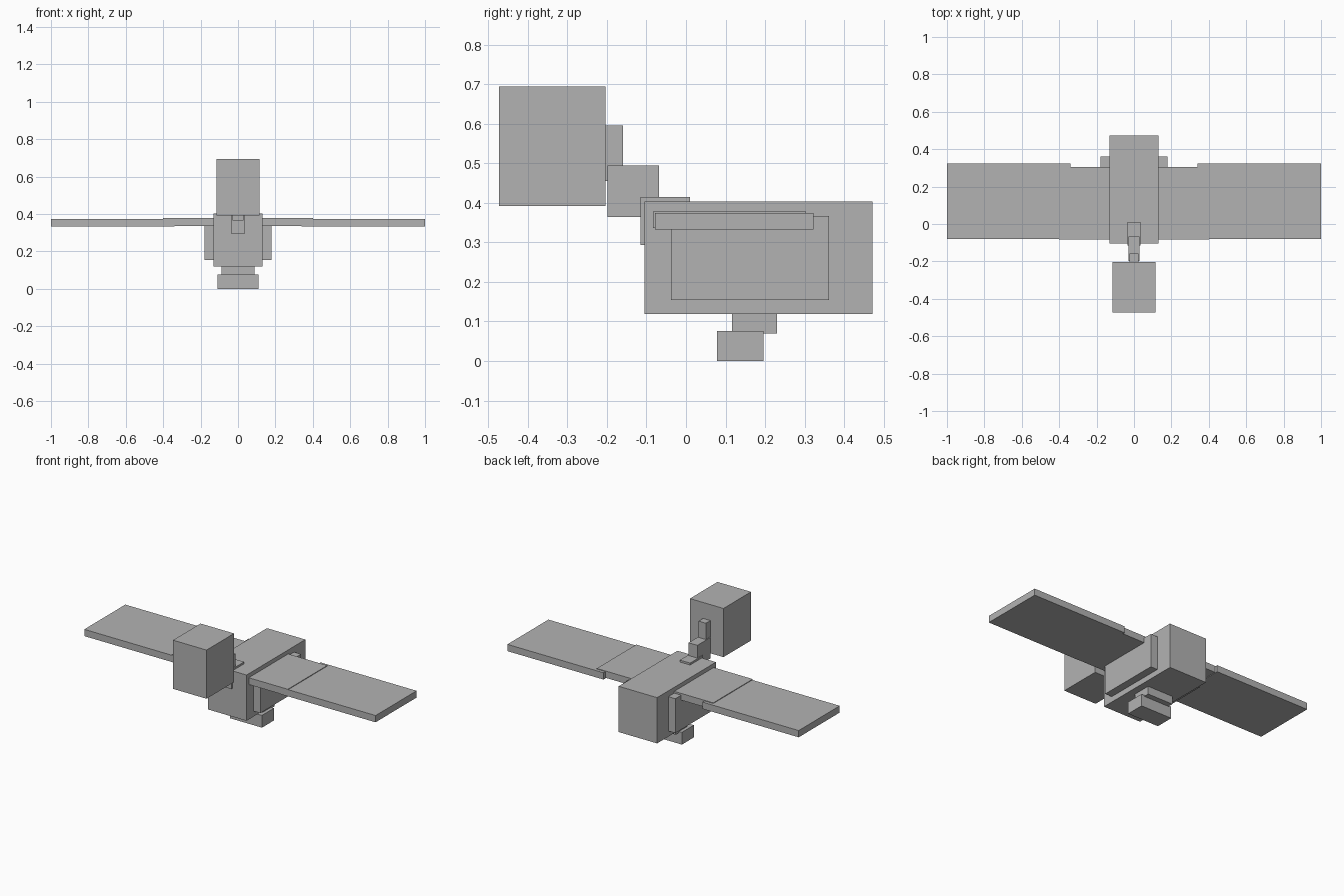
import bpy

old = bpy.data.objects.get("Cube")
if old:
    bpy.data.objects.remove(old, do_unlink=True)

GREY = (0.45, 0.45, 0.45, 1)
grey = bpy.data.materials.new("plain grey")
grey.use_nodes = True
grey.diffuse_color = GREY
grey.node_tree.nodes["Principled BSDF"].inputs["Base Color"].default_value = GREY


def box(name, x, y, z):
    """Axis-aligned box from (low, high) extents on each axis."""
    spans = (x, y, z)
    bpy.ops.mesh.primitive_cube_add(size=1, location=[(a + b) / 2 for a, b in spans])
    obj = bpy.context.object
    obj.name = name
    obj.scale = [b - a for a, b in spans]
    bpy.ops.object.transform_apply(location=False, rotation=False, scale=True)
    obj.data.materials.append(grey)
    return obj


def centred(name, half_width, y, z):
    return box(name, (-half_width, half_width), y, z)


# Body
centred("body", 0.132, (-0.105, 0.472), (0.119, 0.403))

# Stepped neck and head
centred("lower_neck", 0.035, (-0.115, 0.01), (0.294, 0.415))
centred("middle_neck", 0.03, (-0.198, -0.068), (0.364, 0.494))
centred("upper_neck", 0.025, (-0.21, -0.159), (0.455, 0.595))
centred("head", 0.115, (-0.473, -0.203), (0.392, 0.694))

# Side pads and two-part wings, mirrored left and right
for side, sign in (("left", 1), ("right", -1)):
    def span(a, b):
        return tuple(sorted((sign * a, sign * b)))
    box(side + "_side_pad", span(0.12, 0.18), (-0.038, 0.362), (0.154, 0.367))
    box(side + "_inner_wing", span(0.12, 0.4), (-0.083, 0.304), (0.336, 0.378))
    box(side + "_outer_wing", span(0.34, 1.0), (-0.079, 0.323), (0.332, 0.374))

# Leg and foot under the body
centred("leg", 0.089, (0.116, 0.23), (0.069, 0.13))
centred("foot", 0.109, (0.079, 0.196), (0, 0.076))
